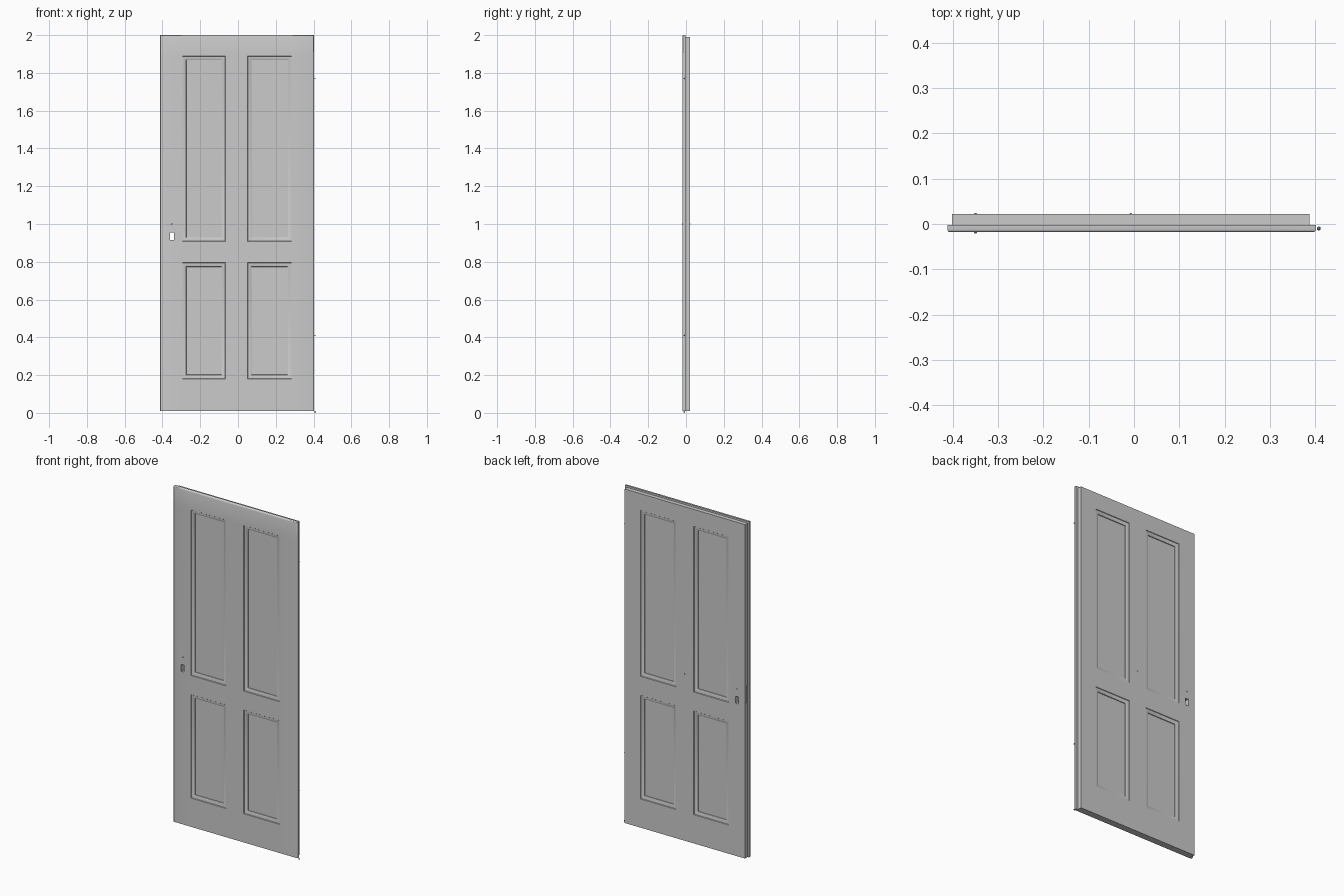
import bpy, bmesh

if "Cube" in bpy.data.objects:
    bpy.data.objects.remove(bpy.data.objects["Cube"])

BOTTOM = 0.01
FRONT_Y, BACK_Y, STEP_Y = -0.018, 0.022, -0.002

# Grid cuts shared by front and back faces; outer values come from each ring
XS = [-0.295, -0.066, 0.05, 0.284]
ZS = [0.18, 0.795, 0.907, 1.89]
NX, NZ = len(XS) + 2, len(ZS) + 2
PANEL_CELLS = {(1, 1), (3, 1), (1, 3), (3, 3)}

# Panel moulding: (inset from opening edge, depth below face)
MOULDING = [(0.002, 0.003), (0.009, 0.0038), (0.016, 0.006),
            (0.021, 0.0085), (0.022, 0.012), (0.026, 0.012)]

# Edge rings from front to back: (left, right, top, y)
L, R, T = -0.412, 0.402, 2.0
RINGS = [(L + .006, R - .006, T - .006, FRONT_Y),
         (L + .003, R - .003, T - .003, FRONT_Y + .0008),
         (L + .0008, R - .0008, T - .0008, FRONT_Y + .003),
         (L, R, T, FRONT_Y + .006),
         (L, R, T, STEP_Y),
         (-0.402, 0.388, 1.99, STEP_Y),
         (-0.402, 0.388, 1.99, BACK_Y)]

PERIM = ([(i, 0) for i in range(NX)] + [(NX - 1, j) for j in range(1, NZ)]
         + [(i, NZ - 1) for i in range(NX - 2, -1, -1)]
         + [(0, j) for j in range(NZ - 2, 0, -1)])


def grid_pos(ring, i, j):
    left, right, top, y = ring
    return ([left] + XS + [right])[i], y, ([BOTTOM] + ZS + [top])[j]


def bridge(bm, a, b):
    n = len(a)
    for k in range(n):
        bm.faces.new((a[k], a[(k + 1) % n], b[(k + 1) % n], b[k]))


def add_face_side(bm, ring, inward):
    """One door face with four moulded panels; returns its vertices by cell."""
    v = {(i, j): bm.verts.new(grid_pos(ring, i, j))
         for i in range(NX) for j in range(NZ)}
    for i in range(NX - 1):
        for j in range(NZ - 1):
            loop = [v[i, j], v[i + 1, j], v[i + 1, j + 1], v[i, j + 1]]
            if (i, j) in PANEL_CELLS:
                x0, y, z0 = loop[0].co
                x1, _, z1 = loop[2].co
                for d, depth in MOULDING:
                    yy = y + inward * depth
                    nxt = [bm.verts.new(p) for p in (
                        (x0 + d, yy, z0 + d), (x1 - d, yy, z0 + d),
                        (x1 - d, yy, z1 - d), (x0 + d, yy, z1 - d))]
                    bridge(bm, loop, nxt)
                    loop = nxt
            bm.faces.new(loop)
    return v


def finish(bm, name):
    bmesh.ops.recalc_face_normals(bm, faces=bm.faces)
    mesh = bpy.data.meshes.new(name)
    bm.to_mesh(mesh)
    bm.free()
    obj = bpy.data.objects.new(name, mesh)
    bpy.context.collection.objects.link(obj)
    return obj


# Door leaf with a rounded front lip and a stepped rear
bm = bmesh.new()
front = add_face_side(bm, RINGS[0], 1)
back = add_face_side(bm, RINGS[-1], -1)
loops = [[front[p] for p in PERIM]]
loops += [[bm.verts.new(grid_pos(r, *p)) for p in PERIM] for r in RINGS[1:-1]]
loops.append([back[p] for p in PERIM])
for a, b in zip(loops, loops[1:]):
    bridge(bm, a, b)
bmesh.ops.dissolve_degenerate(bm, dist=1e-6, edges=bm.edges)
door = finish(bm, "door_leaf")


# Keyhole through the leaf and shallow lock recess in the edge
def cut_box(name, lo, hi):
    bm = bmesh.new()
    bmesh.ops.create_cube(bm, size=1)
    for vert in bm.verts:
        vert.co = [lo[k] if vert.co[k] < 0 else hi[k] for k in range(3)]
    cutter = finish(bm, name)
    cutter.hide_render = True
    mod = door.modifiers.new(name, 'BOOLEAN')
    mod.operation, mod.object, mod.solver = 'DIFFERENCE', cutter, 'EXACT'
    bpy.ops.object.modifier_apply(modifier=name)
    bpy.data.objects.remove(cutter)


bpy.context.view_layer.objects.active = door
door.select_set(True)
cut_box("keyhole", (-0.36, -0.1, 0.915), (-0.34, 0.1, 0.956))
cut_box("lock_recess", (-0.45, 0.005, 0.93), (-0.4, 0.017, 1.03))
bpy.ops.object.shade_smooth_by_angle(angle=0.6)


# Tiny pins for the hinges, handle and back centre
def pin(name, loc, r=0.004):
    bm = bmesh.new()
    bmesh.ops.create_icosphere(bm, subdivisions=1, radius=r)
    finish(bm, name).location = loc


for k, z in enumerate((0.005, 0.41, 1.77)):
    pin(f"hinge_pin_{k}", (0.408, -0.01, z), 0.005 if k == 0 else 0.004)
pin("handle_pin_front", (-0.35, -0.018, 1.0))
pin("handle_pin_back", (-0.35, 0.021, 1.0))
pin("back_centre_pin", (-0.007, 0.021, 1.0))
